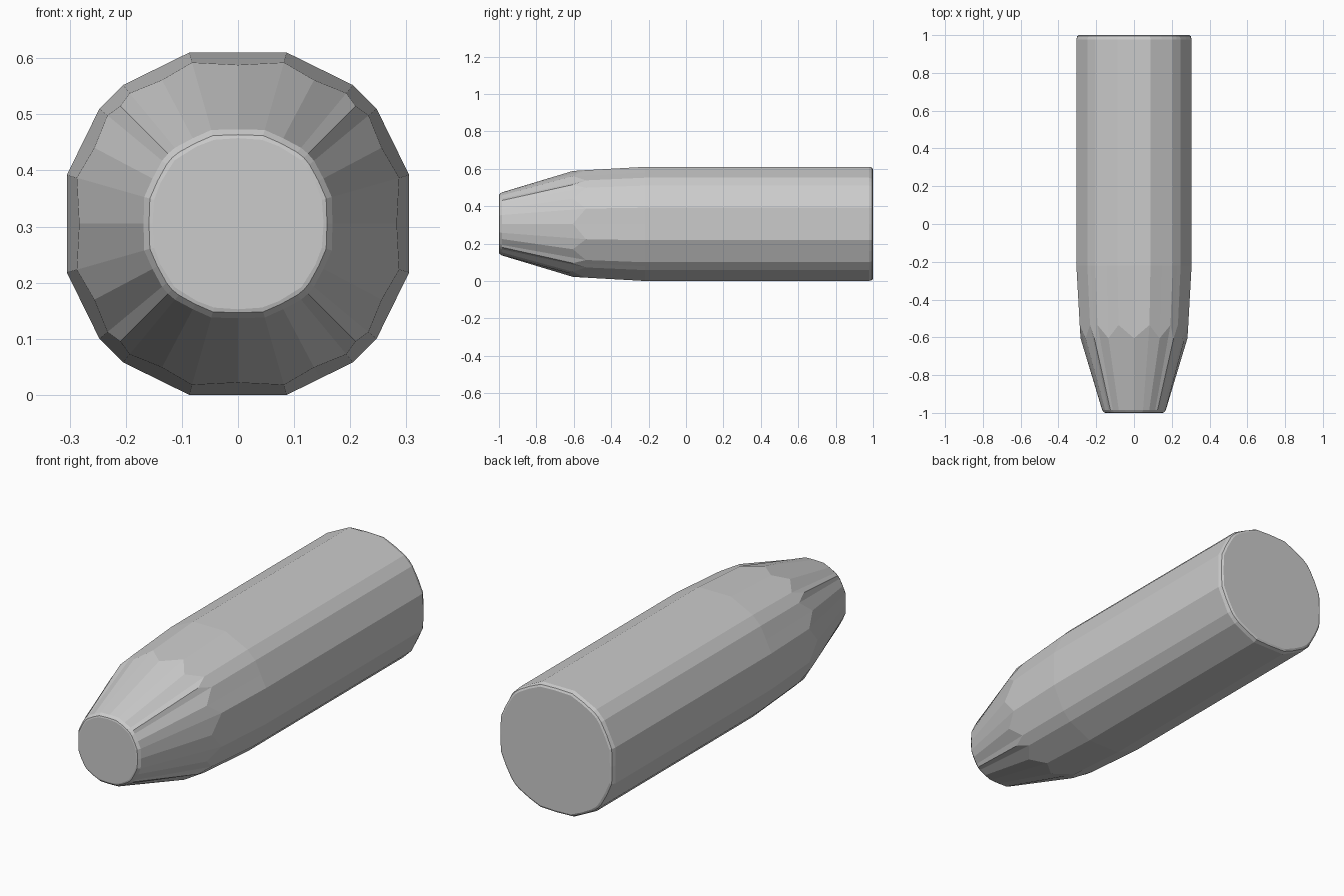
import bpy, bmesh

if "Cube" in bpy.data.objects:
    bpy.data.objects.remove(bpy.data.objects["Cube"])

R, ZC = 0.305, 0.305

# one quarter of the faceted cross-section, turned four times
quarter = [(0.305, -0.087), (0.305, 0.087), (0.247, 0.205), (0.205, 0.247)]
corners = []
for k in range(4):
    for x, z in quarter:
        for _ in range(k):
            x, z = -z, x
        corners.append((x, z))

# add a midpoint on each facet so the shoulder line can be scalloped
section = []
for i, (x, z) in enumerate(corners):
    nx, nz = corners[(i + 1) % len(corners)]
    section.append((x, z, True))
    section.append(((x + nx) / 2, (z + nz) / 2, False))

# stations: (y at corners, scale at corners, y at facet middles, scale at middles)
stations = [
    (-1.0, 0.49, -1.0, 0.50),
    (-0.998, 0.515, -0.998, 0.52),
    (-0.985, 0.548, -0.985, 0.552),
    (-0.535, 0.942, -0.605, 0.928),
    (-0.22, 1.0, -0.22, 1.0),
    (0.978, 1.0, 0.978, 1.0),
    (0.995, 0.975, 0.995, 0.985),
    (1.0, 0.945, 1.0, 0.955),
]

bm = bmesh.new()
rings = []
for yc, sc, ym, sm in stations:
    rings.append([bm.verts.new((x * (sc if c else sm), yc if c else ym,
                                ZC + z * (sc if c else sm)))
                  for x, z, c in section])

# skin between stations and cap the ends
n = len(section)
for a, b in zip(rings, rings[1:]):
    for i in range(n):
        j = (i + 1) % n
        bm.faces.new((a[i], a[j], b[j], b[i]))
bm.faces.new(rings[0])
bm.faces.new(rings[-1])
bmesh.ops.recalc_face_normals(bm, faces=bm.faces)

mesh = bpy.data.meshes.new("tapered_body")
bm.to_mesh(mesh)
bm.free()
body = bpy.data.objects.new("tapered_body", mesh)
bpy.context.collection.objects.link(body)
